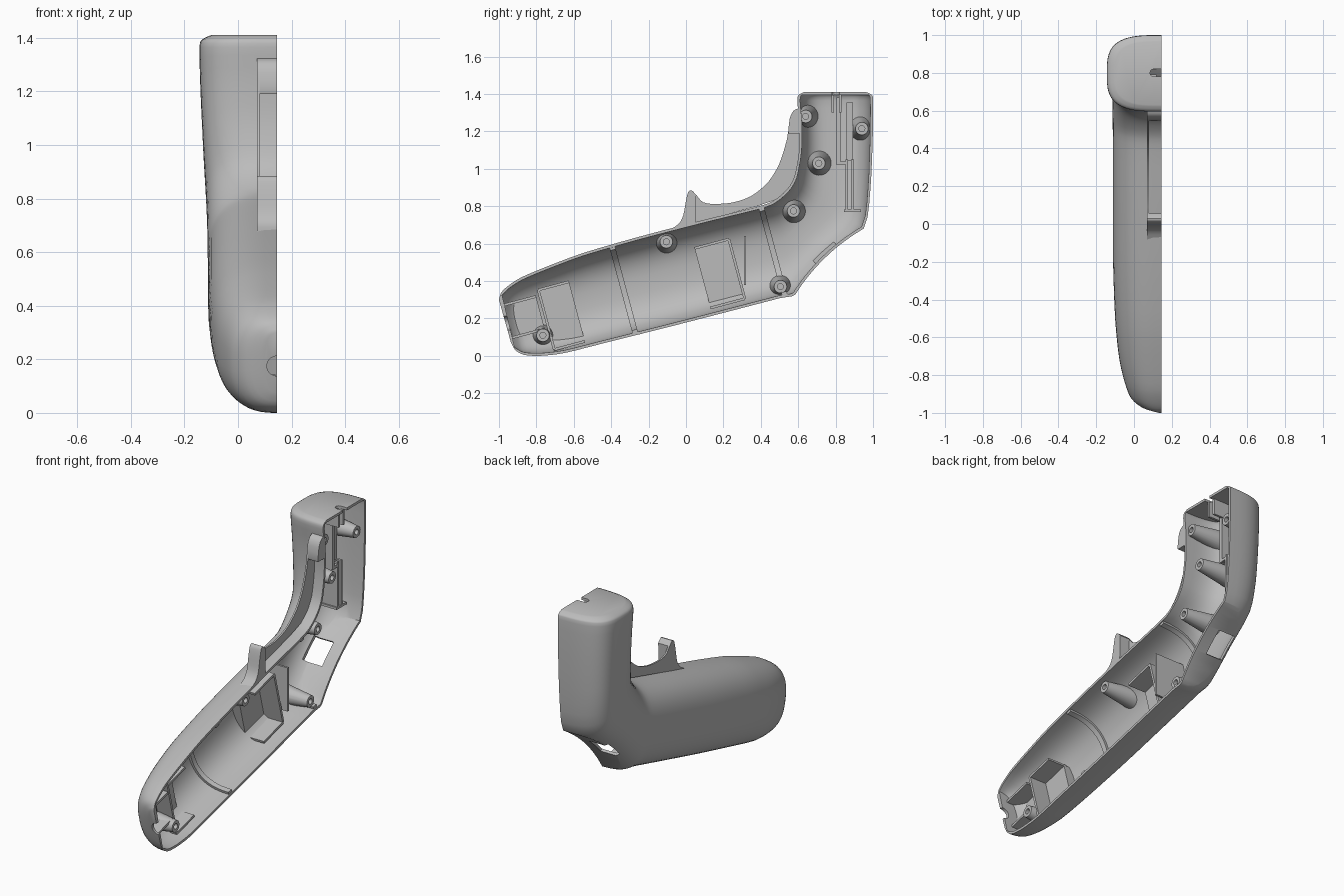
import bpy, bmesh, math
from mathutils import Vector, Matrix

if "Cube" in bpy.data.objects:
    bpy.data.objects.remove(bpy.data.objects["Cube"])

grey = bpy.data.materials.new("plain grey")
grey.use_nodes = True
grey.diffuse_color = (0.5, 0.5, 0.5, 1)
grey.node_tree.nodes["Principled BSDF"].inputs["Base Color"].default_value = (0.5, 0.5, 0.5, 1)

RIM = 0.145   # x of the open split plane
WALL = 0.015


def finish(name, bm):
    bmesh.ops.recalc_face_normals(bm, faces=bm.faces)
    mesh = bpy.data.meshes.new(name)
    bm.to_mesh(mesh)
    bm.free()
    mesh.materials.append(grey)
    ob = bpy.data.objects.new(name, mesh)
    bpy.context.collection.objects.link(ob)
    return ob


def skin(name, rings):
    """Closed solid through a row of equal-sized rings."""
    bm = bmesh.new()
    rows = [[bm.verts.new(p) for p in ring] for ring in rings]
    n = len(rows[0])
    for a, b in zip(rows, rows[1:]):
        for i in range(n):
            j = (i + 1) % n
            bm.faces.new((a[i], a[j], b[j], b[i]))
    bm.faces.new(rows[0])
    bm.faces.new(rows[-1])
    return finish(name, bm)


def prism(name, pts, x0, x1):
    return skin(name, [[(x, p[0], p[1]) for p in pts] for x in (x0, x1)])


def box(name, center, size, tilt=0):
    bm = bmesh.new()
    m = Matrix.Translation(center) @ Matrix.Rotation(math.radians(tilt), 4, 'X') @ Matrix.Diagonal((*size, 1))
    bmesh.ops.create_cube(bm, size=1, matrix=m)
    return finish(name, bm)


def rod(name, center, r, length, axis, steps=32):
    bm = bmesh.new()
    turn = Vector((0, 0, 1)).rotation_difference(Vector(axis)).to_matrix().to_4x4()
    bmesh.ops.create_cone(bm, cap_ends=True, segments=steps, radius1=r, radius2=r, depth=length,
                          matrix=Matrix.Translation(center) @ turn)
    return finish(name, bm)


def smooth(points, steps):
    """Smooth path through points of any dimension."""
    pts, fine = [Vector(p) for p in points], []
    for i in range(len(pts) - 1):
        p, a, b, q = pts[max(i - 1, 0)], pts[i], pts[i + 1], pts[min(i + 2, len(pts) - 1)]
        for k in range(steps):
            t = k / steps
            fine.append(a * (2*t**3 - 3*t*t + 1) + (b - p) * 0.4 * (t**3 - 2*t*t + t)
                        + b * (3*t*t - 2*t**3) + (q - a) * 0.4 * (t**3 - t*t))
    return fine + [pts[-1]]


def boolean(ob, tool, operation='DIFFERENCE', keep=False):
    mod = ob.modifiers.new("bool", 'BOOLEAN')
    mod.operation, mod.object, mod.solver = operation, tool, 'EXACT'
    dg = bpy.context.evaluated_depsgraph_get()
    mesh = bpy.data.meshes.new_from_object(ob.evaluated_get(dg))
    ob.modifiers.clear()
    ob.data = mesh
    if not keep:
        bpy.data.objects.remove(tool)


# Stations along the grip: upper edge y z, lower edge y z, depth
STATIONS = [
    (-1.0, .30, -.937, .075, .045), (-.987, .34, -.912, .03, .115), (-.95, .375, -.865, .005, .165),
    (-.88, .42, -.78, 0, .195), (-.75, .475, -.65, .015, .225), (-.55, .55, -.45, .065, .245),
    (-.25, .637, -.13, .145, .256), (.10, .728, .22, .235, .257), (.38, .797, .50, .308, .257),
    (.47, .83, .595, .333, .258), (.54, .89, .77, .505, .26), (.58, .96, .95, .68, .265),
    (.605, 1.1, .985, .88, .275), (.605, 1.25, .998, 1.15, .285), (.595, 1.365, 1.0, 1.365, .289),
    (.602, 1.395, .992, 1.395, .277), (.63, 1.41, .965, 1.41, .245)]


def loft(name, w=0.0):
    """Half-round grip body, shrunk inward by w; the handle is squarer."""
    rings = []
    for s in smooth(STATIONS[1:-1] if w else STATIONS, 3):
        top, low = Vector((0, s[0], s[1])), Vector((0, s[2], s[3]))
        mid, half = (top + low) / 2, (top - low) / 2
        half *= (half.length - w) / half.length
        power = .78 - .16 * min(max((mid.z - .6) / .4, 0), 1)
        ring = []
        for k in range(29):
            c, d = math.cos(math.pi * k / 28), math.sin(math.pi * k / 28)
            p = mid + half * math.copysign(abs(c) ** power, c)
            p.x = RIM - (s[4] - w) * max(d, 0) ** power
            ring.append(p)
        if w:
            ring = [ring[0] + Vector((.06, 0, 0))] + ring + [ring[-1] + Vector((.06, 0, 0))]
        rings.append(ring)
    return skin(name, rings)


# Shell with a scooped heel
SCOOP = (0, 1.479, -.235)
shell = loft("grip_shell")
boolean(shell, rod("scoop", SCOOP, 1.057, .8, (1, 0, 0), 160))
cavity = loft("cavity", WALL)
boolean(cavity, rod("scoop", SCOOP, 1.057 + WALL, .8, (1, 0, 0), 160))
boolean(shell, cavity)

# Openings: heel window, round-ended top slot, nose hole
boolean(shell, box("window", (.01, .767, .525), (.12, .15, .16), 44))
boolean(shell, box("slot", (.14, .80, 1.4), (.07, .04, .12)))
boolean(shell, rod("slot_end", (.105, .80, 1.4), .02, .12, (0, 0, 1)))
boolean(shell, rod("nose_hole", (RIM, -.99, .175), .037, .22, (0, 1, 0)))

# Trigger and guard: thin fin, solid trigger, block at the top
front_edge = smooth([(-.09, .672), (-.04, .705), (-.015, .75), (0, .83), (.012, .875), (.03, .885),
                     (.055, .86), (.09, .822), (.15, .812), (.25, .82), (.35, .855), (.44, .93),
                     (.50, 1.03), (.54, 1.16), (.555, 1.27), (.575, 1.31), (.605, 1.325)], 3)
back_edge = [(.612, 1.19), (.612, 1.1), (.59, .97), (.545, .89), (.48, .835), (.38, .8), (.1, .725)]
fin = prism("guard_fin", front_edge + back_edge, .07, .08)
trigger = prism("trigger", [p for p in front_edge if p[0] < .057] + [(.05, .712)], .079, RIM)
block = prism("guard_block", [p for p in front_edge if p[1] > 1.19] + [(.61, 1.19), (.549, 1.19)], .079, RIM)

inner = []

# Screw bosses
for i, (y, z) in enumerate([(.64, 1.28), (.94, 1.215), (.71, 1.03), (.575, .775),
                            (-.105, .61), (.505, .37), (-.765, .11)]):
    rings = [[(x, y + r * math.cos(k * math.tau / 32), z + r * math.sin(k * math.tau / 32)) for k in range(32)]
             for r, x in ((.072, -.16), (.034, .125), (.016, .125), (.016, .05))]
    inner.append(skin("screw_boss_%d" % (i + 1), rings))


# Component trays: a floor with raised walls
def tray(name, y, z, w, h, tilt, floor, top, sides):
    inner.append(box(name + "_floor", (floor - .1, y, z), (.2, w, h), tilt))
    turn = Matrix.Rotation(math.radians(tilt), 3, 'X')
    for sy, sz in sides:
        c = Vector((0, y, z)) + turn @ Vector((0, sy * w / 2, sz * h / 2))
        c.x = (floor + top) / 2 - .01
        inner.append(box(name + "_wall", c, (top - floor + .02, w if sz else .014, h if sy else .014), tilt))


tray("middle_tray", .18, .44, .19, .33, 15, -.04, .08, [(1, 0), (0, 1), (0, -1)])
tray("nose_tray", -.875, .205, .20, .18, 15, .0, .10, [(0, 1), (0, -1)])
tray("battery_tray", -.665, .215, .17, .33, 15, -.02, .09, [(0, 1), (0, -1), (-1, 0)])

# Upright plate and ribs inside the handle
inner.append(prism("divider_plate", [(.31, .64), (.322, .64), (.322, .38), (.31, .38)], -.13, .11))
for y, z, w, h, top in [(.815, 1.2, .022, .36, .06), (.835, 1.03, .05, .016, .06), (.875, 1.2, .035, .31, .03),
                        (.86, .91, .014, .28, .06), (.89, .91, .014, .28, .06), (.89, .775, .09, .014, .06),
                        (.785, 1.35, .014, .10, .12), (.825, 1.35, .014, .10, .12)]:
    inner.append(box("handle_rib", ((top - .16) / 2, y, z), (top + .16, w, h)))

# Trim inner parts to the wall
clip = loft("clip", .008)
for ob in inner:
    boolean(ob, clip, 'INTERSECT', keep=True)

# Hoop ribs around the body
for i, (y, z) in enumerate([(-.335, .36), (.465, .56)]):
    hoop = box("hoop_rib_%d" % (i + 1), (-.1275, y, z), (.545, .03, .7), 15)
    boolean(hoop, clip, 'INTERSECT', keep=True)
    boolean(hoop, loft("hoop_bore", .03))
    boolean(hoop, box("hoop_trim", (RIM + .1, y, z), (.21, .5, 1)))
    inner.append(hoop)
bpy.data.objects.remove(clip)

# Smooth shading with sharp edges kept
bpy.ops.object.select_all(action='DESELECT')
for ob in [shell, fin, trigger, block] + inner:
    ob.select_set(True)
bpy.context.view_layer.objects.active = shell
bpy.ops.object.shade_smooth_by_angle(angle=math.radians(35))
